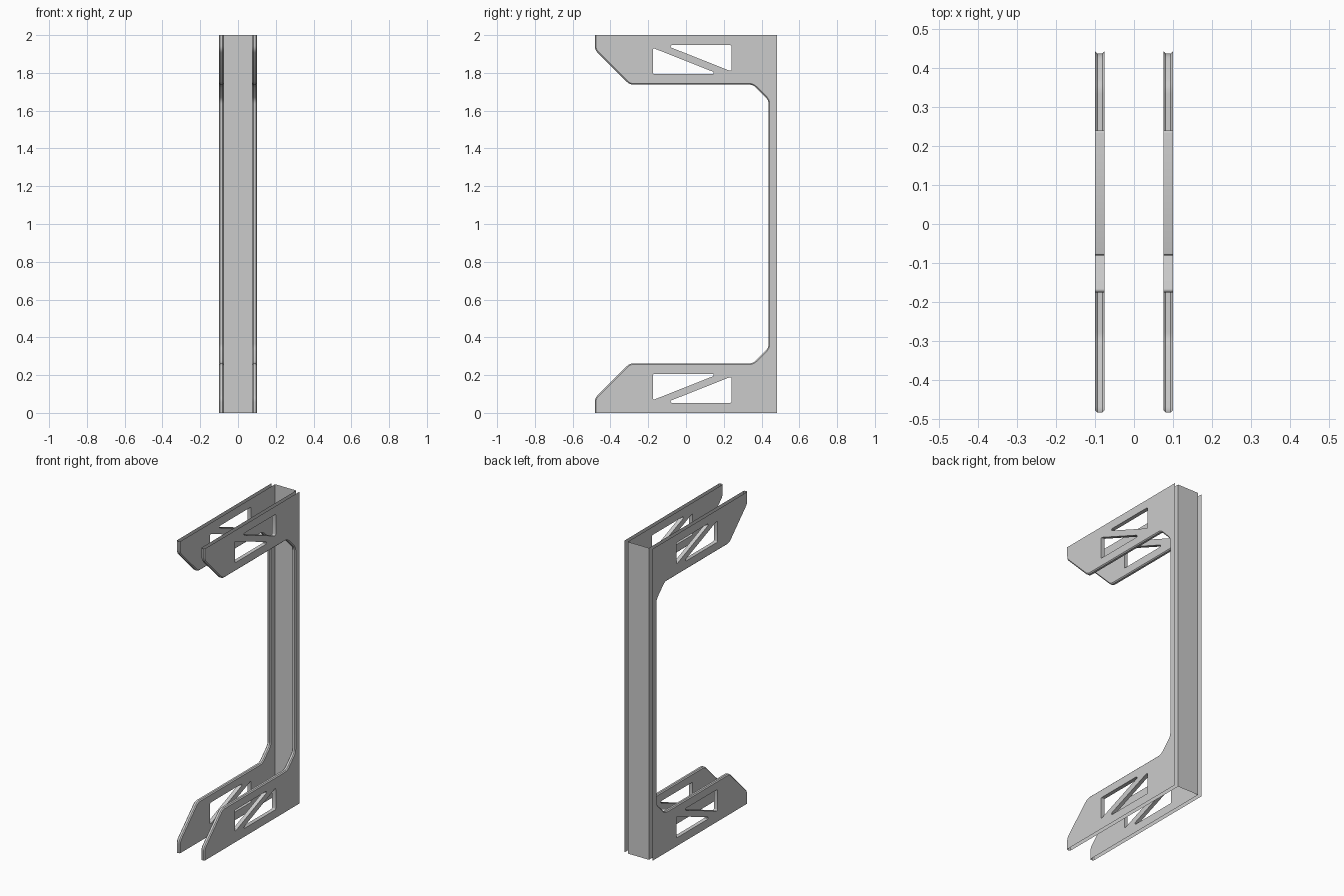
import bpy, bmesh, math
from mathutils import Vector

if "Cube" in bpy.data.objects:
    bpy.data.objects.remove(bpy.data.objects["Cube"])

X_IN, X_OUT, BEV = 0.075, 0.1, 0.006     # sheet positions and rim chamfer
Y, H = 0.483, 2.0                        # half depth and height

grey = bpy.data.materials.new("light grey metal")
grey.diffuse_color = (0.6, 0.6, 0.6, 1)
grey.use_nodes = True
grey.node_tree.nodes["Principled BSDF"].inputs["Base Color"].default_value = grey.diffuse_color


def fillet(pts, r, closed, segs=4):
    """Round the corners of a (y, z) polyline."""
    pts = [Vector(p) for p in pts]
    n, out = len(pts), []
    for i, p in enumerate(pts):
        if not closed and i in (0, n - 1):
            out.append(p)
            continue
        a = (pts[i - 1] - p).normalized()
        b = (pts[(i + 1) % n] - p).normalized()
        half = a.angle(b) / 2
        centre = p + (a + b).normalized() * (r / math.sin(half))
        t = r / math.tan(half)
        s, e = p + a * t - centre, p + b * t - centre
        sweep = s.angle(e)
        for k in range(segs + 1):
            f = k / segs
            out.append(centre + (s * math.sin((1 - f) * sweep) + e * math.sin(f * sweep)) / math.sin(sweep))
    return out


def offset(path, d):
    """Shift an open path sideways (to the right of travel) with mitred corners."""
    res = []
    for i, p in enumerate(path):
        dirs = []
        if i > 0:
            dirs.append((p - path[i - 1]).normalized())
        if i < len(path) - 1:
            dirs.append((path[i + 1] - p).normalized())
        normals = [Vector((t.y, -t.x)) for t in dirs]
        m = sum(normals, Vector((0, 0))).normalized()
        res.append(p + m * (d / m.dot(normals[0])))
    return res


# C-shaped inner contour, lower half then mirrored upper half
lower = [(-Y, 0), (-Y, 0.078), (-0.299, 0.262), (0.355, 0.262), (0.437, 0.344)]
contour = fillet(lower + [(y, H - z) for y, z in reversed(lower)], 0.05, False)
inset = offset(contour, BEV)
outline = inset + [Vector((Y, H)), Vector((Y, 0))]

# Triangular windows in both arms
tris = [[(-0.175, 0.068), (0.176, 0.207), (-0.175, 0.207)],
        [(0.24, 0.053), (0.24, 0.192), (-0.111, 0.053)]]
tris += [[(y, H - z) for y, z in t] for t in tris]
holes = [fillet(t, 0.007, True) for t in tris]


def finish(name, bm):
    me = bpy.data.meshes.new(name)
    bm.to_mesh(me)
    bm.free()
    me.materials.append(grey)
    ob = bpy.data.objects.new(name, me)
    bpy.context.collection.objects.link(ob)
    bpy.ops.object.select_all(action='DESELECT')
    ob.select_set(True)
    bpy.context.view_layer.objects.active = ob
    bpy.ops.object.shade_smooth_by_angle(angle=math.radians(30))
    return ob


def side_plate(name, s):
    bm = bmesh.new()

    def row(pts, x):
        return [bm.verts.new((s * x, p.x, p.y)) for p in pts]

    def bridge(a, b, closed):
        n = len(a)
        for i in range(n if closed else n - 1):
            j = (i + 1) % n
            bm.faces.new((a[i], a[j], b[j], b[i]))

    # Two flat sheets with window openings
    for x in (X_OUT, X_IN):
        edges = []
        for loop in [outline] + holes:
            v = row(loop, x)
            edges += [bm.edges.new((v[i - 1], v[i])) for i in range(len(v))]
        bmesh.ops.triangle_fill(bm, edges=edges, use_beauty=True, normal=(1, 0, 0))
    # Chamfered rim along the inner contour; back, top and bottom stay open
    rows = [row(inset, X_OUT), row(contour, X_OUT - BEV),
            row(contour, X_IN + BEV), row(inset, X_IN)]
    for a, b in zip(rows, rows[1:]):
        bridge(a, b, False)
    # Window walls
    for h in holes:
        bridge(row(h, X_OUT), row(h, X_IN), True)
    bmesh.ops.remove_doubles(bm, verts=bm.verts, dist=1e-5)
    bmesh.ops.recalc_face_normals(bm, faces=bm.faces)
    bm.normal_update()
    # Outer sheet must face outwards
    outer = max(bm.faces, key=lambda f: abs(f.calc_center_median().x))
    if outer.normal.x * s < 0:
        bmesh.ops.reverse_faces(bm, faces=bm.faces)
    return finish(name, bm)


side_plate("right_side_plate", 1)
side_plate("left_side_plate", -1)

# Thin web sheet joining the plates at the back
bm = bmesh.new()
bm.faces.new([bm.verts.new(c) for c in
              ((X_IN, Y, 0), (-X_IN, Y, 0), (-X_IN, Y, H), (X_IN, Y, H))])
finish("back_web", bm)
